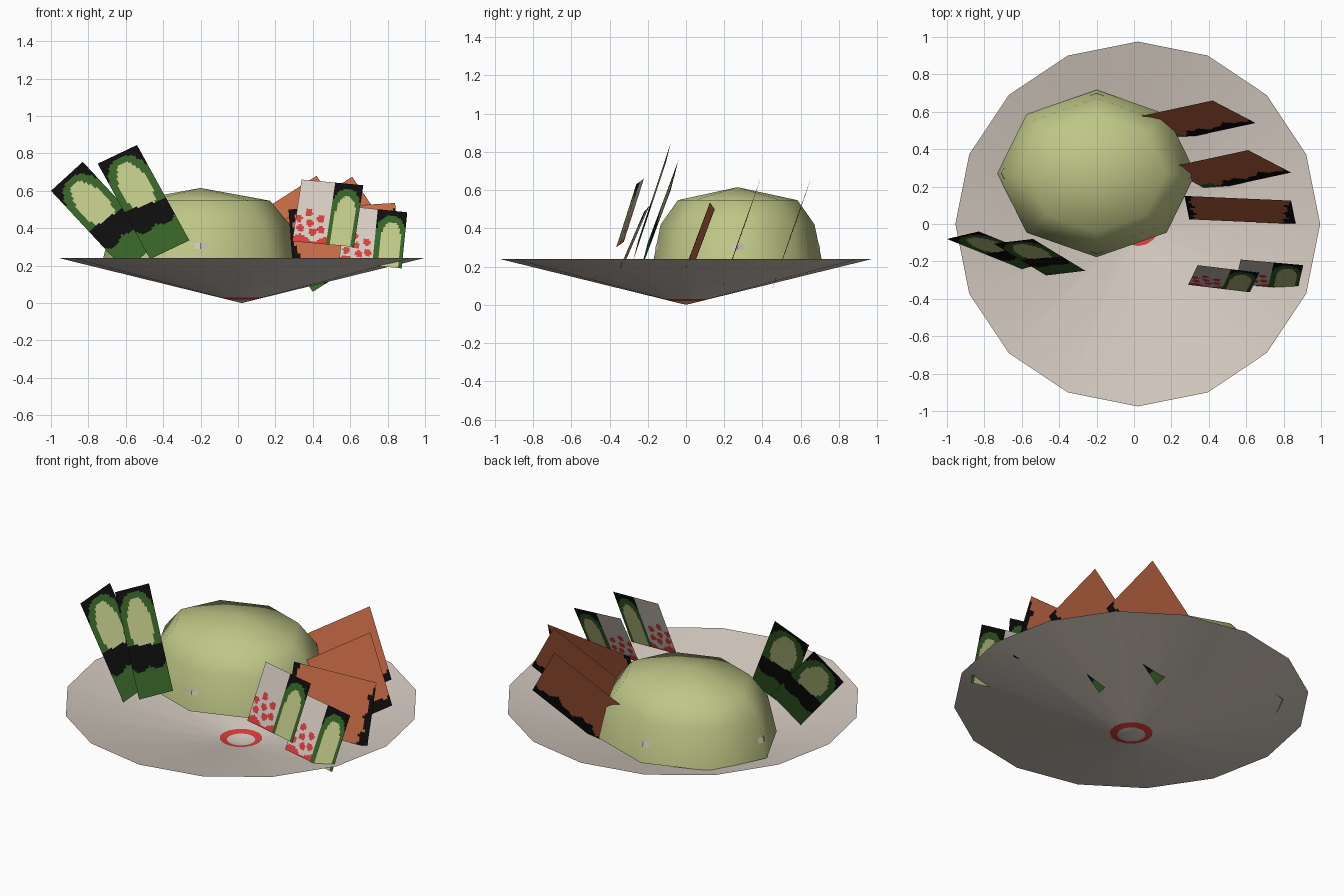
import bpy, bmesh
from math import sin, cos, pi, hypot
from mathutils import Vector

cube = bpy.data.objects.get("Cube")
if cube:
    bpy.data.objects.remove(cube, do_unlink=True)


# Materials, given as 0-255 display colours and stored as linear values
def material(name, rgb):
    lin = [((c / 255 + 0.055) / 1.055) ** 2.4 if c > 10 else c / 3295 for c in rgb]
    m = bpy.data.materials.new(name)
    m.use_nodes = True
    m.diffuse_color = (*lin, 1)
    m.node_tree.nodes["Principled BSDF"].inputs["Base Color"].default_value = (*lin, 1)
    return m


PALETTE = [
    material("porcelain", (212, 202, 192)),
    material("pale green", (190, 198, 134)),
    material("dark green", (54, 98, 38)),
    material("black", (12, 13, 12)),
    material("carrot orange", (196, 104, 68)),
    material("red", (216, 62, 60)),
]
WHITE, PALE, GREEN, BLACK, ORANGE, RED = range(len(PALETTE))


def finish(name, bm, smooth=False):
    mesh = bpy.data.meshes.new(name)
    bm.to_mesh(mesh)
    bm.free()
    for m in PALETTE:
        mesh.materials.append(m)
    for p in mesh.polygons:
        p.use_smooth = smooth
    obj = bpy.data.objects.new(name, mesh)
    bpy.context.collection.objects.link(obj)
    return obj


# Open shell turned from (radius, height) rings around a point
def turned(name, centre, profile, sides, stretch, colour, smooth=True):
    bm = bmesh.new()
    rings = []
    for r, z in profile:
        if r == 0:
            rings.append([bm.verts.new((*centre, z))] * sides)
        else:
            rings.append([bm.verts.new((centre[0] + r * stretch[0] * cos(2 * pi * i / sides),
                                        centre[1] + r * stretch[1] * sin(2 * pi * i / sides), z))
                          for i in range(sides)])
    for k, (low, high) in enumerate(zip(rings, rings[1:])):
        for i in range(sides):
            j = (i + 1) % sides
            corners = list(dict.fromkeys((low[i], low[j], high[j], high[i])))
            bm.faces.new(corners).material_index = colour(k)
    return finish(name, bm, smooth)


# Flat slice cut into small cells, each cell coloured by a rule of (u, v)
def slice_card(name, corner, across, down, rule, cell=0.015):
    corner, across, down = Vector(corner), Vector(across), Vector(down)
    nu, nv = round(across.length / cell), round(down.length / cell)
    bm = bmesh.new()
    grid = [[bm.verts.new(corner + across * (i / nu) + down * (j / nv))
             for i in range(nu + 1)] for j in range(nv + 1)]
    for j in range(nv):
        for i in range(nu):
            f = bm.faces.new((grid[j][i], grid[j + 1][i], grid[j + 1][i + 1], grid[j][i + 1]))
            f.material_index = rule((i + 0.5) / nu, (j + 0.5) / nv)
    return finish(name, bm)


# Colour rules
def arch(u, v, mid, half, top, curve):
    """Inside an upright shape with straight sides and a rounded top."""
    rise = max(0, top + curve - v) / curve
    return hypot((u - mid) / half, rise) < 1


def cucumber(u, v):
    if v > 0.72 + 0.05 * abs(sin(2 * pi * u)):
        return GREEN
    if v > 0.53 + 0.05 * (u - 0.5):
        return BLACK
    if hypot((u - 0.5) / 0.34, (v - 0.36) / 0.27) < 1:
        return PALE
    return GREEN if arch(u, v, 0.5, 0.5, 0.03, 0.25) else BLACK


SPOTS = [(0.05, 0.62), (0.2, 0.52), (0.24, 0.68), (0.1, 0.78), (0.4, 0.6), (0.43, 0.78), (0.3, 0.82)]


def radish(u, v):
    if u > 0.54:
        if arch(u, v, 0.78, 0.16, 0.2, 0.3):
            return PALE
        return GREEN if arch(u, v, 0.77, 0.23, 0.08, 0.3) else BLACK
    if v > 0.92 - 0.05 * sin(14 * u):
        return RED
    return RED if any(hypot(u - a, v - b) < 0.06 for a, b in SPOTS) else WHITE


def carrot(u, v):
    if u > 0.8 and v > 0.86:
        return GREEN
    return BLACK if u > 0.84 + 0.05 * sin(17 * v) + 0.03 * sin(41 * v) else ORANGE


def carrot_long(u, v):
    ragged = 0.02 * sin(19 * v) + 0.015 * sin(43 * v)
    return BLACK if u < 0.05 + ragged or u > 0.97 - 0.08 * v + ragged else ORANGE


# Shallow conical bowl with a red ring around its foot
RIM, DEPTH = 0.975, 0.24
bowl_radii = (0, 0.078, 0.118, RIM)
turned("bowl", (0.02, 0), [(r, DEPTH * r / RIM) for r in bowl_radii], 16, (1, 1),
       lambda k: RED if k == 1 else WHITE)

# Faceted mound
MOUND, STRETCH = (-0.2, 0.27), (0.53, 0.447)
turned("mound", MOUND, [(1, 0.2), (0.9, 0.42), (0.7, 0.547), (0, 0.615)], 8, STRETCH,
       lambda k: PALE)

# Pale flecks folded over the four main corners of the mound
bm = bmesh.new()
for q in range(4):
    rows = []
    for z in (0.29, 0.32):
        r = 1.006 - 0.1 * (z - 0.2) / 0.22
        row = []
        for side in (-1, 0, 1):
            a, b = q * pi / 2, q * pi / 2 + side * pi / 4
            x, y = cos(a) * 0.9 + cos(b) * 0.1, sin(a) * 0.9 + sin(b) * 0.1
            row.append(bm.verts.new((MOUND[0] + r * x * STRETCH[0],
                                     MOUND[1] + r * y * STRETCH[1], z)))
        rows.append(row)
    for i in range(2):
        bm.faces.new((rows[0][i], rows[0][i + 1], rows[1][i + 1], rows[1][i])).material_index = WHITE
finish("mound_flecks", bm)

# Cucumber slices on the right-hand side of the bowl
slice_card("cucumber_slice_outer", (-1.0, -0.08, 0.6), (0.17, 0.04, 0.155),
           (0.4, -0.16, -0.43), cucumber, 0.012)
slice_card("cucumber_slice_inner", (-0.75, -0.105, 0.745), (0.21, 0.025, 0.1),
           (0.28, -0.17, -0.51), cucumber, 0.012)

# Radish and cucumber slices at the front left
slice_card("radish_slice_inner", (0.34, -0.22, 0.66), (0.33, -0.04, -0.03),
           (-0.05, -0.105, -0.33), radish, 0.01)
slice_card("radish_slice_outer", (0.57, -0.19, 0.52), (0.335, -0.03, -0.035),
           (-0.03, -0.13, -0.3), radish, 0.01)

# Carrot slices: two tilted on a corner, one lying long
for name, apex in (("back", (0.42, 0.66, 0.68)), ("middle", (0.61, 0.395, 0.675))):
    slice_card("carrot_slice_" + name, apex, (0.23, -0.12, -0.335),
               (-0.44, -0.095, -0.28), carrot)
slice_card("carrot_slice_front", (0.27, 0.15, 0.5), (0.57, -0.025, 0.035),
           (0.025, -0.125, -0.335), carrot_long)
